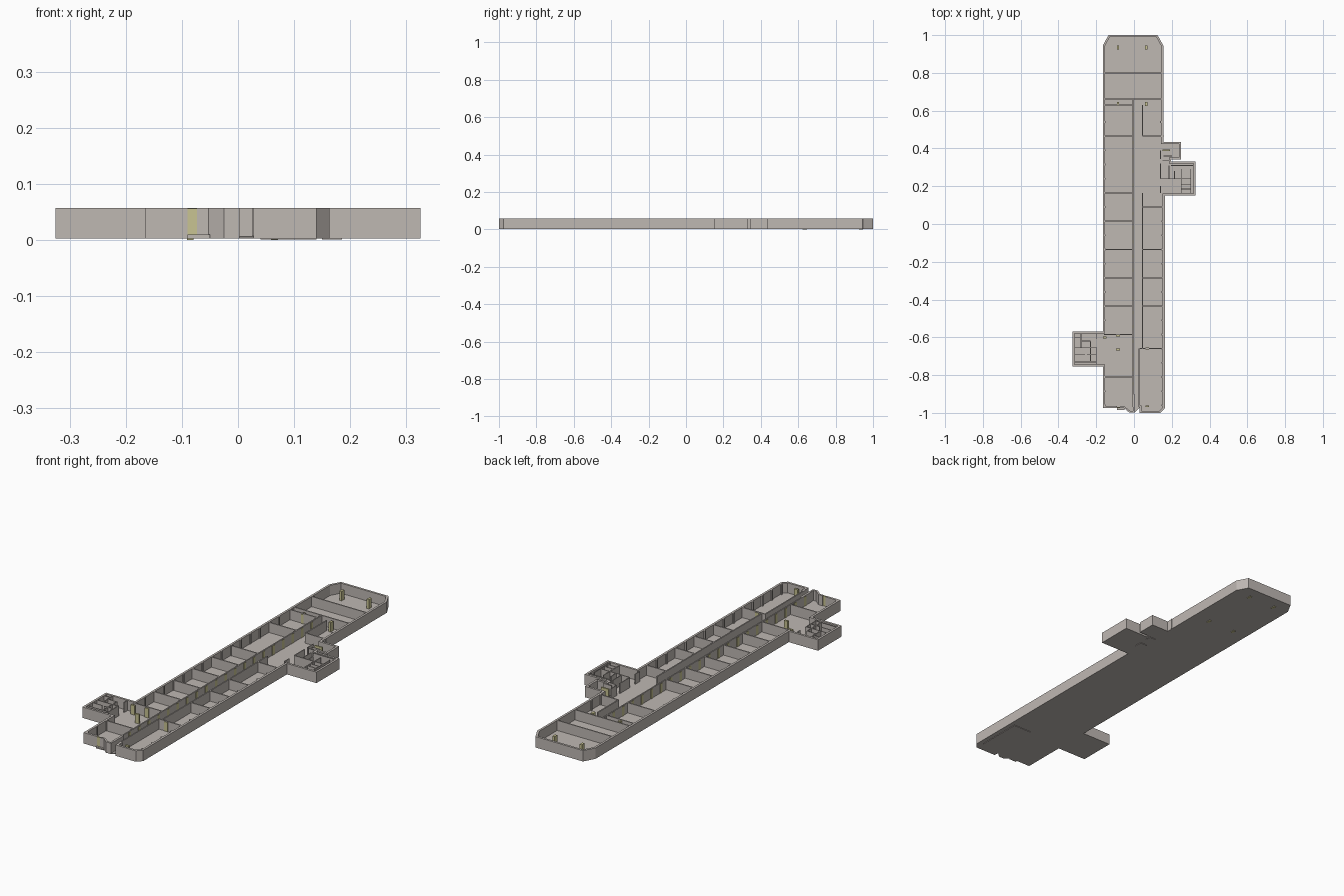
import bpy, bmesh
from mathutils import Vector

if "Cube" in bpy.data.objects:
    bpy.data.objects.remove(bpy.data.objects["Cube"])

BASE, TOP = 0.003, 0.057
FLOOR = 0.007


def material(name, color):
    m = bpy.data.materials.new(name)
    m.use_nodes = True
    m.diffuse_color = (*color, 1)
    m.node_tree.nodes["Principled BSDF"].inputs["Base Color"].default_value = (*color, 1)
    return m


plaster = material("warm grey plaster", (0.52, 0.48, 0.45))
door_paint = material("pale yellow paint", (0.58, 0.55, 0.29))


def finish(bm, name, mat):
    bmesh.ops.recalc_face_normals(bm, faces=bm.faces)
    me = bpy.data.meshes.new(name)
    bm.to_mesh(me)
    bm.free()
    me.materials.append(mat)
    ob = bpy.data.objects.new(name, me)
    bpy.context.collection.objects.link(ob)
    return ob


def prism(bm, pts, z0, z1):
    """Extrude a flat outline from z0 to z1."""
    face = bm.faces.new([bm.verts.new((p[0], p[1], z0)) for p in pts])
    new = bmesh.ops.extrude_face_region(bm, geom=[face])["geom"]
    for v in new:
        if isinstance(v, bmesh.types.BMVert):
            v.co.z = z1


def box(bm, x0, x1, y0, y1, z0=BASE, z1=TOP):
    prism(bm, [(x0, y0), (x1, y0), (x1, y1), (x0, y1)], z0, z1)


def inset_path(path, t):
    """Offset an open path to its right with mitred corners."""
    pts = [Vector(p) for p in path]
    dirs = [(b - a).normalized() for a, b in zip(pts, pts[1:])]
    norms = [Vector((d.y, -d.x)) for d in dirs]
    out = []
    for i, p in enumerate(pts):
        a, b = norms[max(i - 1, 0)], norms[min(i, len(norms) - 1)]
        out.append(p + (a + b) * t / (1 + a.dot(b)))
    return out


def wall_run(name, path, t):
    bm = bmesh.new()
    inner = inset_path(path, t)
    for i in range(len(path) - 1):
        prism(bm, [path[i], path[i + 1], inner[i + 1], inner[i]], BASE, TOP)
    return finish(bm, name, plaster)


# Outer walls, running clockwise from the front door
outer = [(-.09, -.975), (-.165, -.975), (-.165, -.755), (-.325, -.755),
         (-.325, -.57), (-.165, -.57), (-.165, .945), (-.135, 1), (.125, 1),
         (.155, .945), (.155, .435), (.25, .435), (.25, .342), (.197, .342),
         (.197, .33), (.325, .33), (.325, .15), (.163, .15), (.163, -.975),
         (.14, -1), (.028, -1), (.028, -.96)]
porch = [(.003, -.9), (.003, -.998), (-.025, -.998), (-.053, -.975), (-.073, -.975)]
wall_run("outer_wall", outer, .011)
wall_run("porch_wall", porch, .009)

# Floor slab
bm = bmesh.new()
prism(bm, outer[:-1] + [(.028, -.975)] + porch[1:], BASE, FLOOR)
finish(bm, "floor_slab", plaster)

# Corridor walls
bm = bmesh.new()
for x, y0, y1 in [(-.005, -.97, .66), (.045, .465, .63), (.045, -.66, .165),
                  (.028, -.97, -.66)]:
    box(bm, x - .003, x + .003, y0, y1)
finish(bm, "corridor_walls", plaster)

# Cross walls between rooms
bm = bmesh.new()
for y in [.63, .465, .165, .015, -.135, -.285, -.435, -.585, -.81]:
    box(bm, -.16, -.005, y - .003, y + .003)
for y in [.465, .09, -.135, -.285, -.435]:
    box(bm, .045, .158, y - .003, y + .003)
box(bm, .028, .158, -.663, -.657)
for y in [.662, .8]:
    box(bm, -.16, .15, y - .003, y + .003)
finish(bm, "room_walls", plaster)

# Shallow piers along the long outer walls
bm = bmesh.new()
for i in range(21):
    y = -.96 + i * .075
    if not -.76 < y < -.56:
        box(bm, -.156, -.15, y - .004, y + .004)
    if y < .14 or y > .44:
        x = .148 if y < .15 else .14
        box(bm, x - .003, x + .006, y - .004, y + .004)
finish(bm, "wall_piers", plaster)

# Washroom partitions in the side wings
bm = bmesh.new()
for x0, x1, y in [(.15, .195, .338), (.155, .2, .36), (.195, .315, .31),
                  (.14, .2, .24), (.19, .3, .24), (.25, .3, .21), (.25, .3, .185),
                  (-.315, -.2, -.655), (-.28, -.23, -.62), (-.315, -.2, -.73),
                  (-.315, -.26, -.69), (-.25, -.2, -.69), (-.315, -.28, -.6)]:
    box(bm, x0, x1, y - .002, y + .002)
for x, y0, y1 in [(.14, .165, .2), (.14, .24, .32), (.185, .24, .31), (.215, .24, .28),
                  (.25, .165, .29), (.3, .165, .29), (.14, .345, .39),
                  (-.2, -.745, -.65), (-.2, -.61, -.58), (-.23, -.73, -.62),
                  (-.28, -.655, -.58)]:
    box(bm, x - .002, x + .002, y0, y1)
finish(bm, "washroom_partitions", plaster)

# Doors set into the corridor wall, one or two per room
bm = bmesh.new()
for i in range(21):
    y = -.92 + i * .075
    box(bm, -.0095, -.0005, y - .009, y + .009, FLOOR, TOP - .004)
finish(bm, "corridor_doors", door_paint)

# Front door and the remaining door leaves
bm = bmesh.new()
box(bm, -.09, -.073, -.975, -.969, FLOOR, TOP - .001)
for x in (-.085, .065):
    for y in (.935, .635):
        box(bm, x - .006, x + .006, y - .011, y + .011, 0, TOP - .004)
for x, y in [(-.085, -.59), (-.085, -.665), (-.155, -.6), (.07, -.66), (.07, -.965)]:
    box(bm, x - .01, x + .01, y - .005, y + .005, FLOOR, TOP - .004)
box(bm, .15, .19, .386, .394, FLOOR, TOP - .004)
finish(bm, "door_leaves", door_paint)

# Front step and thin pads under the slab
bm = bmesh.new()
box(bm, -.09, -.05, -.985, -.97, BASE, .01)
for x0, x1, y0, y1 in [(.04, .14, -.95, -.72), (.15, .185, .23, .27), (.15, .185, .31, .34)]:
    box(bm, x0, x1, y0, y1, .0005, BASE)
finish(bm, "step_and_pads", plaster)
